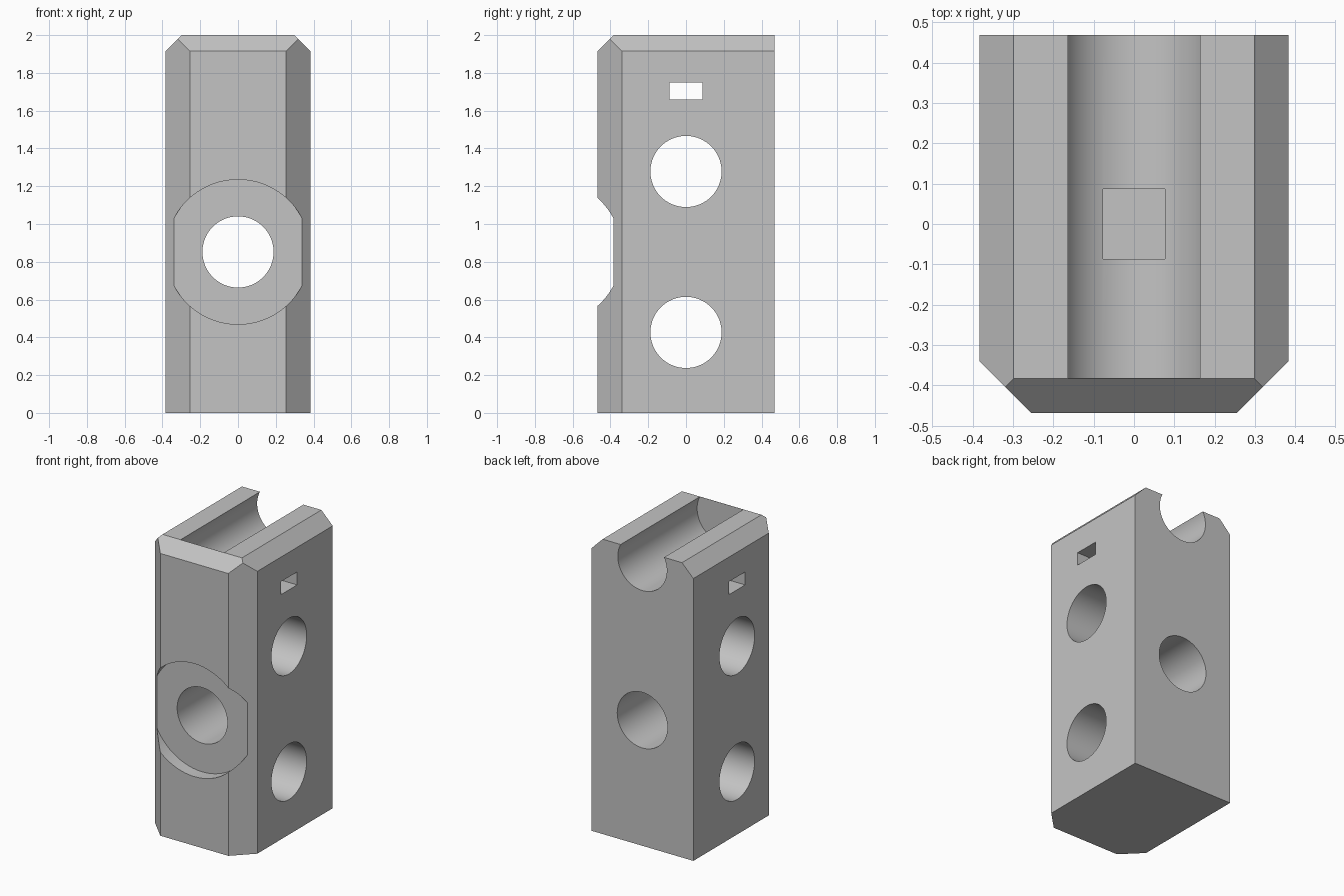
import bpy, bmesh, math
from mathutils import Vector

if "Cube" in bpy.data.objects:
    bpy.data.objects.remove(bpy.data.objects["Cube"], do_unlink=True)

W, D, H = 0.383, 0.468, 2.0      # half width, half depth, height
EDGE, CORNER = 0.085, 0.128      # top chamfer, front corner chamfer
HOLE_R = 0.1885

grey = bpy.data.materials.new("plain grey")
grey.use_nodes = True
colour = (0.55, 0.55, 0.55, 1)
grey.diffuse_color = colour
grey.node_tree.nodes["Principled BSDF"].inputs["Base Color"].default_value = colour


def make_object(name, bm):
    bmesh.ops.recalc_face_normals(bm, faces=bm.faces)
    mesh = bpy.data.meshes.new(name)
    bm.to_mesh(mesh)
    bm.free()
    mesh.materials.append(grey)
    obj = bpy.data.objects.new(name, mesh)
    bpy.context.collection.objects.link(obj)
    return obj


# Block: box with planes shaving off the corners and top edges
bm = bmesh.new()
bmesh.ops.create_cube(bm, size=1)
for v in bm.verts:
    v.co = Vector((v.co.x * 2 * W, v.co.y * 2 * D, (v.co.z + 0.5) * H))
chamfers = [((W, CORNER - D, 0), (1, -1, 0)),
            ((-W, CORNER - D, 0), (-1, -1, 0)),
            ((W, 0, H - EDGE), (1, 0, 1)),
            ((-W, 0, H - EDGE), (-1, 0, 1)),
            ((0, -D, H - EDGE), (0, -1, 1))]
for point, normal in chamfers:
    geom = bm.verts[:] + bm.edges[:] + bm.faces[:]
    bmesh.ops.bisect_plane(bm, geom=geom, plane_co=point,
                           plane_no=Vector(normal).normalized(), clear_outer=True)
    bmesh.ops.holes_fill(bm, edges=[e for e in bm.edges if e.is_boundary], sides=0)
block = make_object("drilled_block", bm)


def cut(cutter):
    mod = block.modifiers.new(cutter.name, 'BOOLEAN')
    mod.operation = 'DIFFERENCE'
    mod.solver = 'EXACT'
    mod.object = cutter
    bpy.ops.object.select_all(action='DESELECT')
    block.select_set(True)
    bpy.context.view_layer.objects.active = block
    bpy.ops.object.modifier_apply(modifier=mod.name)
    bpy.data.objects.remove(cutter, do_unlink=True)


def cut_cylinder(name, axis, radius, start, end, z):
    bm = bmesh.new()
    bmesh.ops.create_cone(bm, cap_ends=True, segments=72, radius1=radius,
                          radius2=radius, depth=end - start)
    turn = Vector(axis).to_track_quat('Z', 'Y').to_matrix().to_4x4()
    bmesh.ops.transform(bm, matrix=turn, verts=bm.verts)
    middle = Vector(axis) * (start + end) / 2 + Vector((0, 0, z))
    bmesh.ops.translate(bm, vec=middle, verts=bm.verts)
    cut(make_object(name, bm))


X, Y = (1, 0, 0), (0, 1, 0)
# Front recess and the bore behind it
cut_cylinder("front_recess", Y, 0.383, -0.7, -D + EDGE, 0.852)
cut_cylinder("front_bore", Y, HOLE_R, -0.8, 0.8, 0.852)
# Side bores
for z in (0.426, 1.278):
    cut_cylinder("side_bore", X, HOLE_R, -0.8, 0.8, z)
# Top groove, open at the back
cut_cylinder("top_groove", Y, 0.184, -D + EDGE + 0.001, 0.8, H - EDGE)
# Strap slot through the sides
bm = bmesh.new()
bmesh.ops.create_cube(bm, size=1)
for v in bm.verts:
    v.co = Vector((v.co.x * 1.6, v.co.y * 0.174, v.co.z * 0.088 + 1.704))
cut(make_object("side_slot", bm))

bpy.ops.object.shade_smooth_by_angle(angle=math.radians(25))
